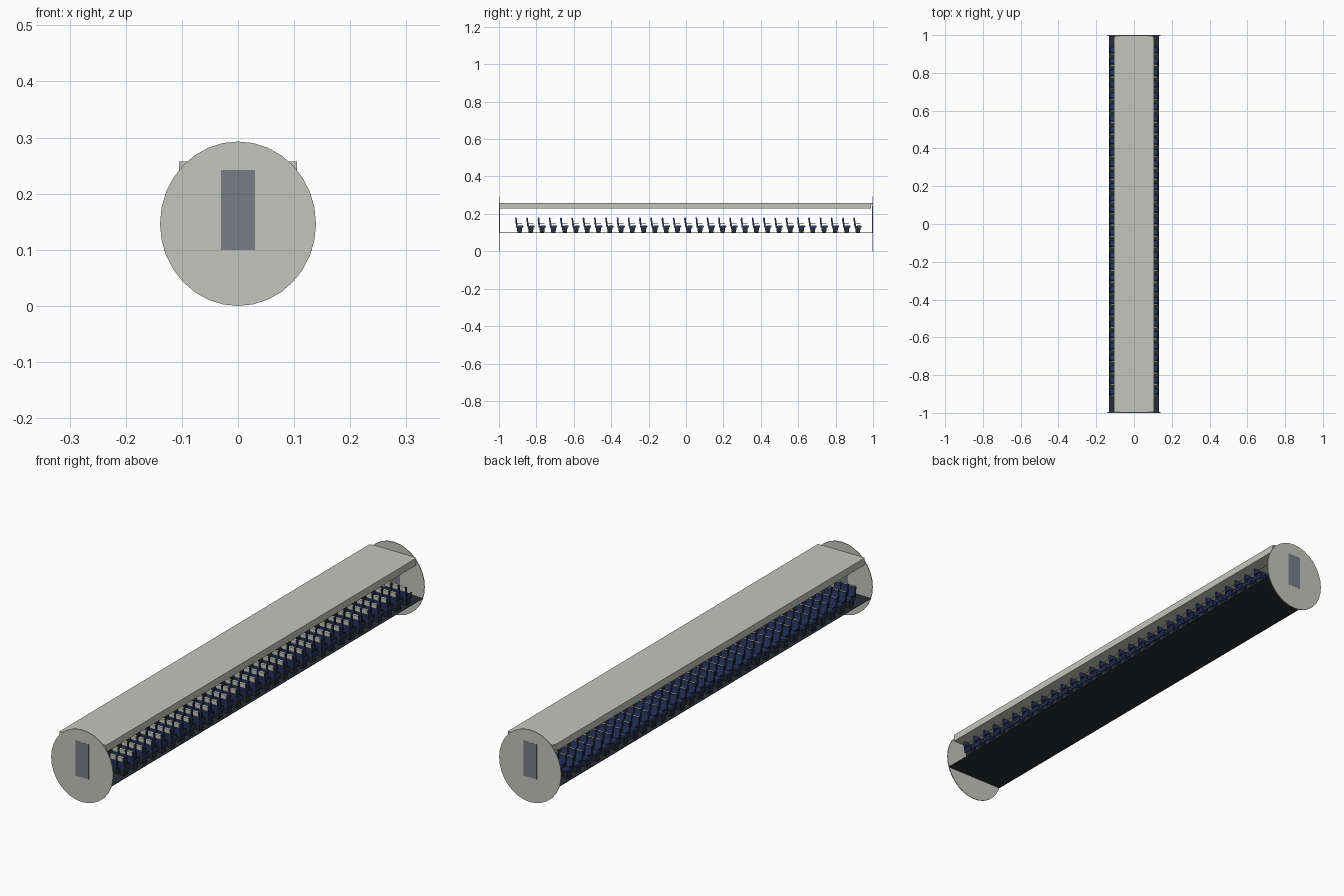
import bpy, bmesh, math
from mathutils import Matrix

cube = bpy.data.objects.get("Cube")
if cube:
    bpy.data.objects.remove(cube)


def material(name, r, g, b):
    m = bpy.data.materials.new(name)
    m.use_nodes = True
    m.diffuse_color = (r, g, b, 1)
    m.node_tree.nodes["Principled BSDF"].inputs["Base Color"].default_value = (r, g, b, 1)
    return m


PANEL = material("warm light grey", 0.56, 0.56, 0.52)
DOOR = material("slate grey", 0.19, 0.2, 0.24)
FLOOR = material("charcoal carpet", 0.022, 0.026, 0.034)
NAVY = material("navy fabric", 0.022, 0.04, 0.12)
FRAME = material("dark frame", 0.025, 0.028, 0.04)
COVER = material("cream cover", 0.62, 0.61, 0.53)

ROWS, PITCH, FIRST = 31, 0.0603, -0.89
SEAT_STEP, SEAT_X = 0.033, 0.045
FLOOR_Z = 0.1


def finish(name, bm, mat):
    bmesh.ops.recalc_face_normals(bm, faces=bm.faces)
    mesh = bpy.data.meshes.new(name)
    bm.to_mesh(mesh)
    bm.free()
    mesh.materials.append(mat)
    obj = bpy.data.objects.new(name, mesh)
    bpy.context.collection.objects.link(obj)
    return obj


def box(name, mat, x, y, z):
    """Box from (min, max) ranges."""
    bm = bmesh.new()
    size = [r[1] - r[0] for r in (x, y, z)]
    mid = [(r[0] + r[1]) / 2 for r in (x, y, z)]
    bmesh.ops.create_cube(bm, size=1, matrix=Matrix.Translation(mid) @ Matrix.Diagonal((*size, 1)))
    return finish(name, bm, mat)


def side_profile(name, mat, points, x):
    """Outline in (y, z) extruded along x."""
    bm = bmesh.new()
    face = bm.faces.new([bm.verts.new((x[0], y, z)) for y, z in points])
    ext = bmesh.ops.extrude_face_region(bm, geom=[face])
    verts = [v for v in ext["geom"] if isinstance(v, bmesh.types.BMVert)]
    bmesh.ops.translate(bm, verts=verts, vec=(x[1] - x[0], 0, 0))
    return finish(name, bm, mat)


def mirror(obj):
    obj.modifiers.new("mirror", 'MIRROR')


def repeat(obj, across):
    """Fill the cabin: seats across, rows along, both sides of the aisle."""
    for label, count, step in (("across", across, (SEAT_STEP, 0, 0)), ("rows", ROWS, (0, PITCH, 0))):
        arr = obj.modifiers.new(label, 'ARRAY')
        arr.count = count
        arr.use_relative_offset = False
        arr.use_constant_offset = True
        arr.constant_offset_displace = step
    mirror(obj)


# End bulkheads with doors
for label, s in (("front", -1), ("back", 1)):
    bm = bmesh.new()
    place = (Matrix.Translation((0, s * 0.998, 0.1465)) @ Matrix.Diagonal((0.139, 1, 0.1465, 1))
             @ Matrix.Rotation(math.pi / 2, 4, 'X'))
    bmesh.ops.create_cone(bm, cap_ends=True, segments=32, radius1=1, radius2=1, depth=0.003, matrix=place)
    finish(label + "_bulkhead", bm, PANEL)
    box(label + "_door", DOOR, (-0.03, 0.03), sorted((s * 0.9945, s)), (FLOOR_Z, 0.242))

# Floor, ceiling and overhead bins
box("floor", FLOOR, (-0.132, 0.132), (-0.997, 0.997), (FLOOR_Z - 0.002, FLOOR_Z))
box("ceiling", PANEL, (-0.1, 0.1), (-0.996, 0.996), (0.25, 0.257))
mirror(box("overhead_bins", PANEL, (0.05, 0.105), (-0.996, 0.99), (0.228, 0.257)))

# Seats, facing the back
L, R = SEAT_X - 0.0145, SEAT_X + 0.0145
y = FIRST
repeat(side_profile("seat_bases", FRAME, [
    (y - 0.011, FLOOR_Z), (y + 0.011, FLOOR_Z), (y + 0.015, 0.128), (y - 0.015, 0.128)],
    (L + 0.004, R - 0.004)), 3)
repeat(side_profile("seat_cushions", NAVY, [
    (y - 0.016, 0.126), (y + 0.018, 0.127), (y + 0.021, 0.132), (y + 0.019, 0.138), (y - 0.016, 0.136)],
    (L, R)), 3)
repeat(side_profile("seat_backs", NAVY, [
    (y - 0.018, 0.128), (y - 0.009, 0.131), (y - 0.014, 0.162), (y - 0.015, 0.178),
    (y - 0.018, 0.18), (y - 0.023, 0.178), (y - 0.022, 0.158)], (L, R)), 3)

# Headrest covers folded over the top and hanging behind
repeat(side_profile("headrest_covers", COVER, [
    (y - 0.0229, 0.163), (y - 0.0237, 0.163), (y - 0.0245, 0.179), (y - 0.018, 0.1812),
    (y - 0.0155, 0.1797), (y - 0.018, 0.1802), (y - 0.0235, 0.178)], (L + 0.003, R - 0.003)), 3)

# Armrests between the seats
arm = SEAT_X - SEAT_STEP / 2
repeat(box("armrests", FRAME, (arm - 0.0018, arm + 0.0018), (y - 0.015, y + 0.014), (0.146, 0.149)), 4)
